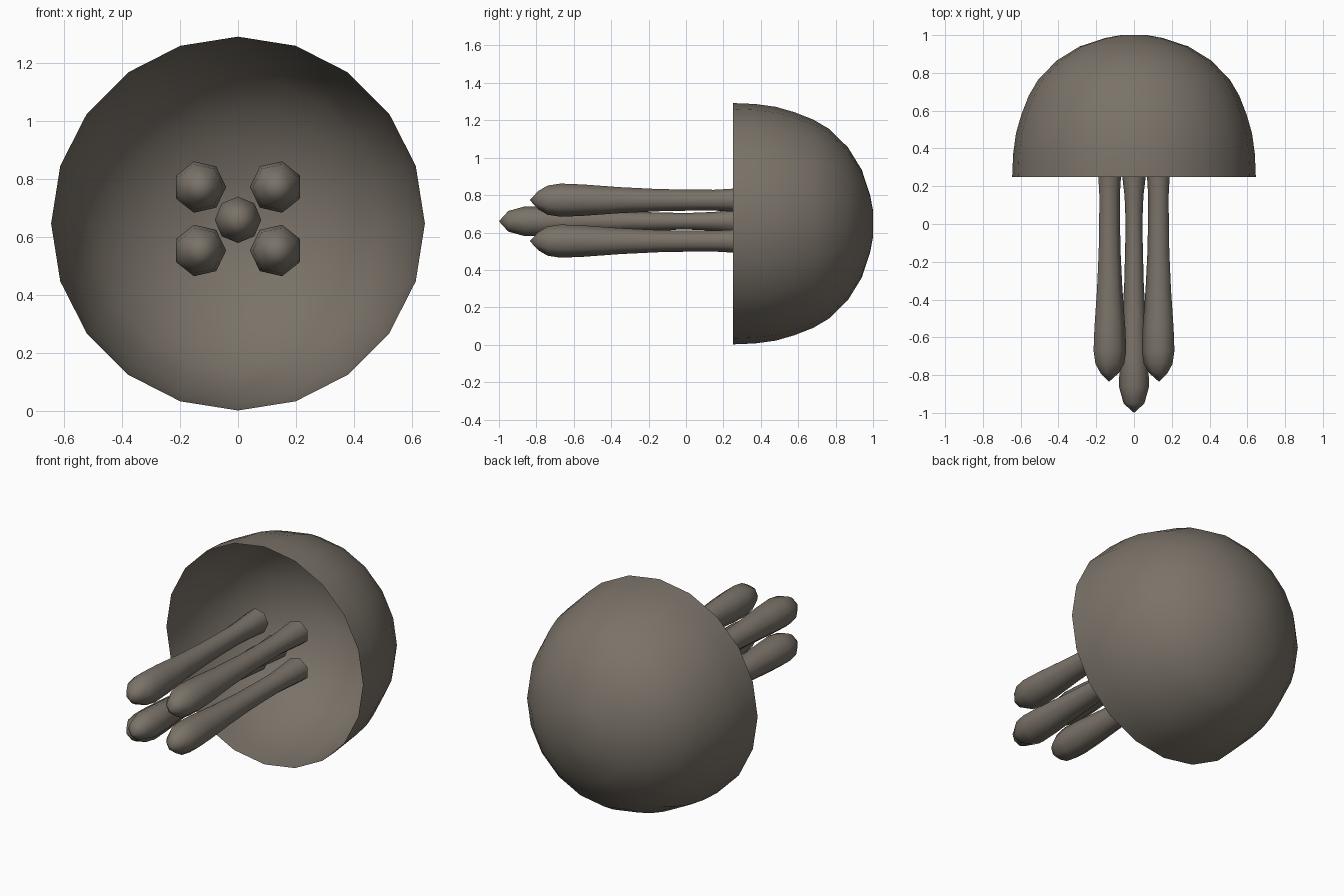
import bpy, bmesh, math

if "Cube" in bpy.data.objects:
    bpy.data.objects.remove(bpy.data.objects["Cube"])

skin = bpy.data.materials.new("warm_grey")
skin.diffuse_color = (0.195, 0.170, 0.140, 1)
skin.use_nodes = True
skin.node_tree.nodes["Principled BSDF"].inputs["Base Color"].default_value = skin.diffuse_color


def lathe(name, profile, sides, start, cx, cz):
    """Revolve (y, radius) points around a line parallel to the y axis."""
    bm = bmesh.new()
    rings = []
    for y, r in profile:
        if r == 0:
            rings.append([bm.verts.new((cx, y, cz))] * sides)
            continue
        angles = [math.radians(start) + math.tau * i / sides for i in range(sides)]
        rings.append([bm.verts.new((cx + r * math.cos(a), y, cz + r * math.sin(a)))
                      for a in angles])
    for a, b in zip(rings, rings[1:]):
        for i in range(sides):
            j = (i + 1) % sides
            quad = [a[i], b[i], b[j], a[j]]
            bm.faces.new(list(dict.fromkeys(quad)))
    bmesh.ops.recalc_face_normals(bm, faces=bm.faces)
    # normals face away from the axis
    f = max(bm.faces, key=lambda f: f.calc_area())
    c = f.calc_center_median()
    if f.normal.x * (c.x - cx) + f.normal.z * (c.z - cz) < 0:
        bmesh.ops.reverse_faces(bm, faces=bm.faces)
    for f in bm.faces:
        f.smooth = True
    mesh = bpy.data.meshes.new(name)
    bm.to_mesh(mesh)
    bm.free()
    mesh.materials.append(skin)
    obj = bpy.data.objects.new(name, mesh)
    bpy.context.collection.objects.link(obj)
    return obj


# hollow bell, open towards the front
bell = [(0.25, 0.645), (0.37, 0.64), (0.48, 0.625), (0.58, 0.596), (0.68, 0.557),
        (0.765, 0.507), (0.866, 0.408), (0.94, 0.288), (0.985, 0.15), (1.0, 0.07), (1.0, 0)]
lathe("bell", bell, 20, 0, 0, 0.647)

# four outer tentacles, thicker near the rounded tip
outer = [(-0.835, 0), (-0.79, 0.05), (-0.74, 0.08), (-0.67, 0.091), (-0.55, 0.086),
         (-0.35, 0.071), (-0.15, 0.061), (0.0, 0.058), (0.15, 0.057), (0.25, 0.063), (0.37, 0.072)]
for side, label in ((1, "right"), (-1, "left")):
    for z, level in ((0.773, "upper"), (0.554, "lower")):
        lathe(f"{level}_{label}_tentacle", outer, 7, 90 - 13 * side, 0.132 * side, z)

# longer central tentacle
middle = [(-1.0, 0), (-0.95, 0.055), (-0.86, 0.08), (-0.72, 0.075), (-0.55, 0.064),
          (-0.3, 0.051), (0.0, 0.044), (0.15, 0.05), (0.25, 0.062), (0.37, 0.07)]
lathe("middle_tentacle", middle, 8, 90, 0, 0.66)
